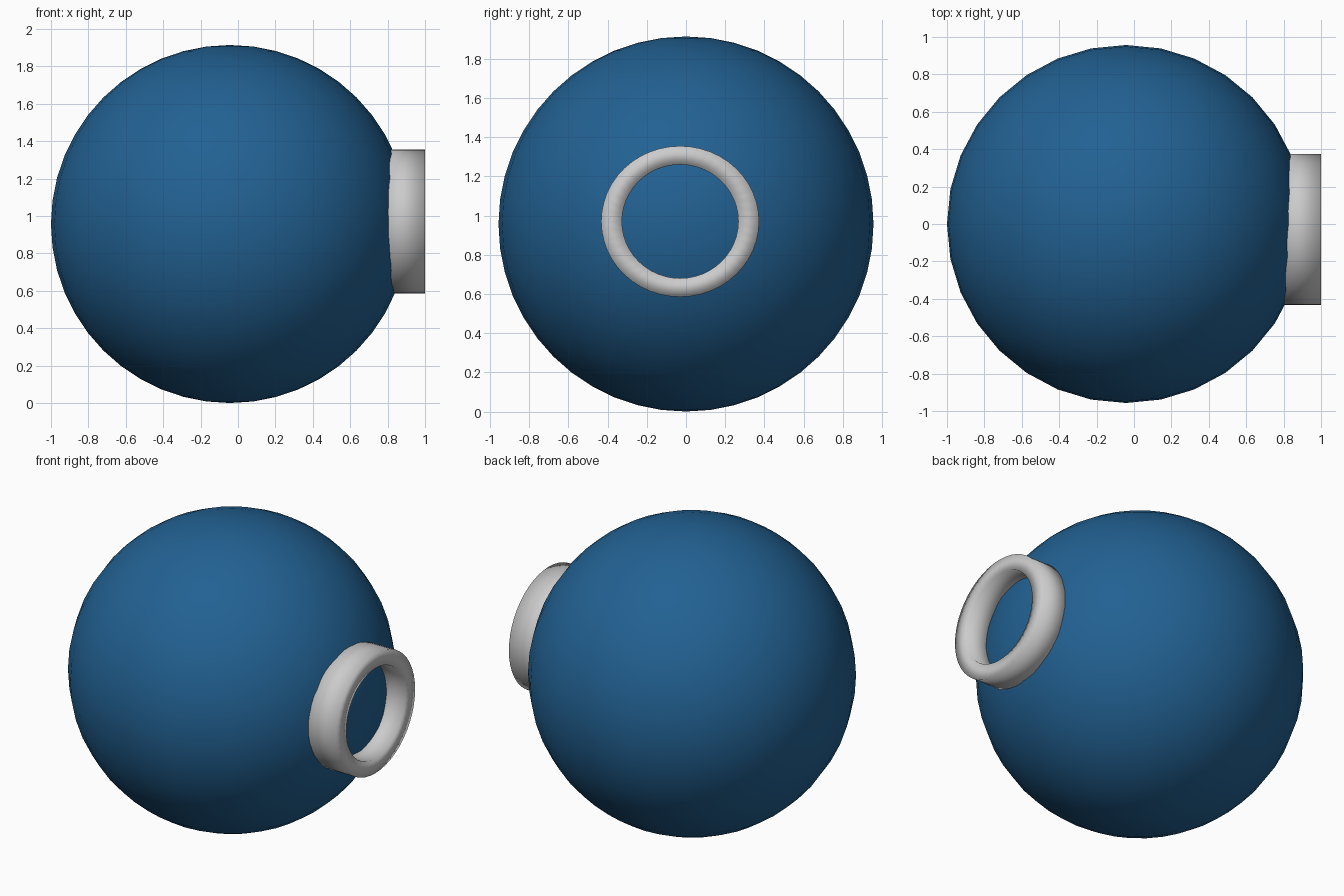
import bpy, bmesh
from math import cos, sin, pi

if "Cube" in bpy.data.objects:
    bpy.data.objects.remove(bpy.data.objects["Cube"])


def smooth(ob):
    for p in ob.data.polygons:
        p.use_smooth = True


# Blue ball
bpy.ops.mesh.primitive_uv_sphere_add(segments=32, ring_count=24, radius=0.957,
                                     location=(-0.043, 0, 0.957))
ball = bpy.context.object
ball.name = "ball"
smooth(ball)
blue = bpy.data.materials.new("blue")
blue.diffuse_color = (0.016, 0.12, 0.29, 1)
blue.use_nodes = True
blue.node_tree.nodes["Principled BSDF"].inputs["Base Color"].default_value = blue.diffuse_color
ball.data.materials.append(blue)

# Short round collar on the right side, slightly wider than tall, sunk into the ball
N = 48
profile = [(0.77, 0.403, 0.385), (1.0, 0.403, 0.385),
           (1.0, 0.297, 0.29), (0.77, 0.297, 0.29)]  # x, y radius, z radius
bm = bmesh.new()
loops = [[bm.verts.new((x, -0.03 + ry * cos(2 * pi * i / N), 0.97 + rz * sin(2 * pi * i / N)))
          for i in range(N)] for x, ry, rz in profile]
for a, b in zip(loops, loops[1:] + loops[:1]):
    for i in range(N):
        j = (i + 1) % N
        bm.faces.new((a[i], a[j], b[j], b[i]))
bmesh.ops.recalc_face_normals(bm, faces=bm.faces)
mesh = bpy.data.meshes.new("collar")
bm.to_mesh(mesh)
bm.free()
collar = bpy.data.objects.new("collar", mesh)
bpy.context.collection.objects.link(collar)
smooth(collar)
